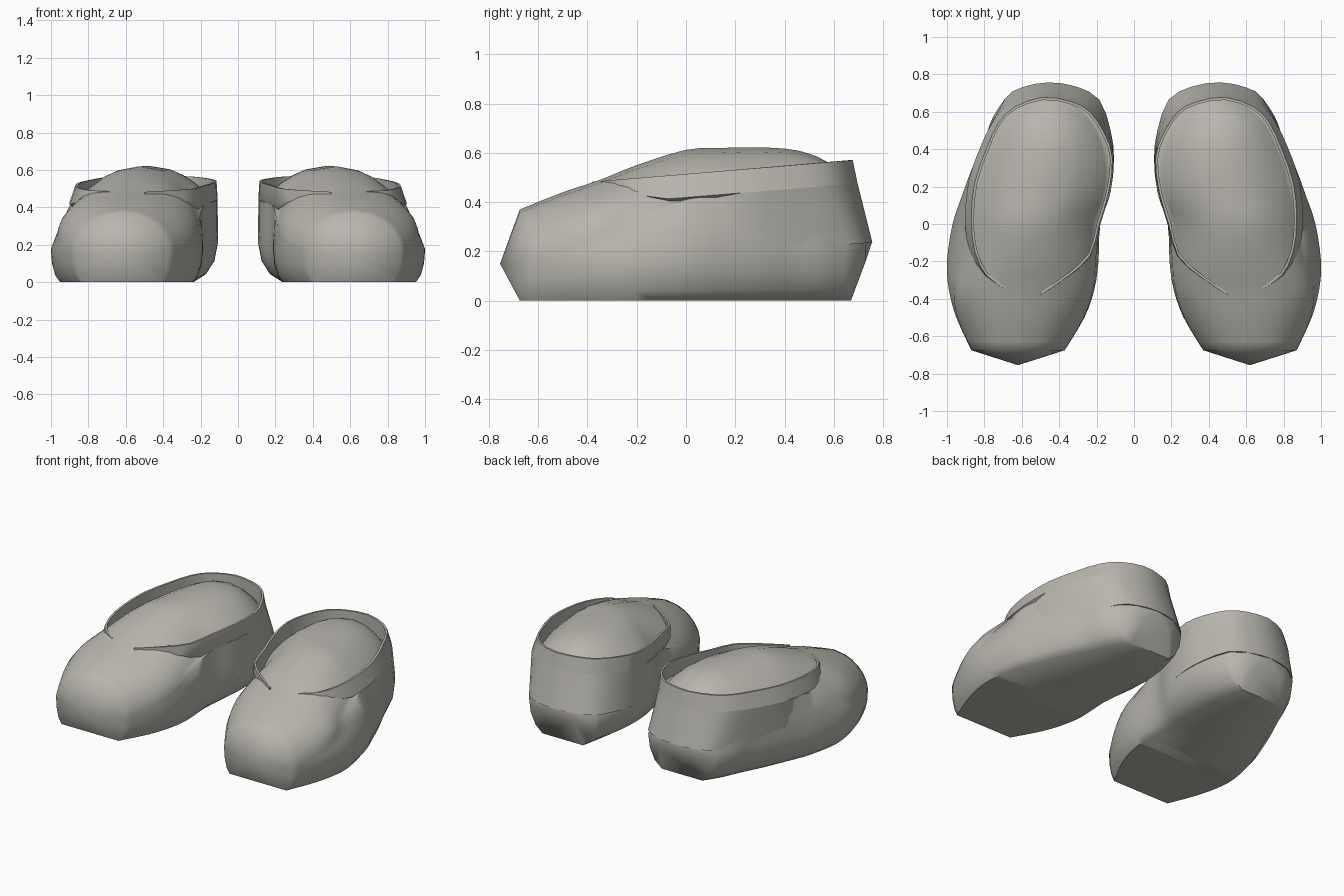
import bpy, bmesh, math

cube = bpy.data.objects.get("Cube")
if cube:
    bpy.data.objects.remove(cube)

grey = bpy.data.materials.new("warm_grey")
grey.use_nodes = True
colour = (0.48, 0.465, 0.42, 1)
grey.diffuse_color = colour
grey.node_tree.nodes["Principled BSDF"].inputs["Base Color"].default_value = colour


def smooth_rows(rows, steps):
    """Catmull-Rom interpolation between rows of numbers."""
    out = []
    last = len(rows) - 1
    for i in range(last):
        a, b, c, d = rows[max(i - 1, 0)], rows[i], rows[i + 1], rows[min(i + 2, last)]
        for k in range(steps):
            t = k / steps
            out.append([q + t / 2 * (r - p + t * (2*p - 5*q + 4*r - s + t * (3*q - p - 3*r + s)))
                        for p, q, r, s in zip(a, b, c, d)])
    return out + [list(rows[-1])]


def make_object(name, rings, side, angle, caps=None):
    """Skin closed rings; caps are end points closed with fans."""
    bm = bmesh.new()
    loops = [[bm.verts.new((x * side, y, z)) for x, y, z in ring] for ring in rings]
    n = len(loops[0])
    for a, b in zip(loops, loops[1:]):
        for i in range(n):
            j = (i + 1) % n
            bm.faces.new((a[i], a[j], b[j], b[i]))
    if caps:
        for loop, (x, y, z) in zip((loops[0], loops[-1]), caps):
            tip = bm.verts.new((x * side, y, z))
            for i in range(n):
                bm.faces.new((loop[i], loop[(i + 1) % n], tip))
    else:
        bm.faces.new(loops[0])
        bm.faces.new(loops[-1])
    bmesh.ops.recalc_face_normals(bm, faces=bm.faces)
    mesh = bpy.data.meshes.new(name)
    bm.to_mesh(mesh)
    bm.free()
    mesh.materials.append(grey)
    obj = bpy.data.objects.new(name, mesh)
    bpy.context.collection.objects.link(obj)
    bpy.ops.object.select_all(action='DESELECT')
    obj.select_set(True)
    bpy.context.view_layer.objects.active = obj
    bpy.ops.object.shade_smooth_by_angle(angle=math.radians(angle))


# Body stations: y, inner x, outer x, shoulder inner x, shoulder outer x,
# shoulder z, top z, inner sole inset, outer sole inset, dome inset
STATIONS = [
    (-.675, .37, .87, .37, .87, .17, .37, .04, .04, 0),
    (-.50, .265, .95, .267, .945, .21, .44, .05, .05, 0),
    (-.35, .212, .99, .218, .965, .26, .49, .05, .05, 0),
    (-.20, .19, 1.0, .205, .93, .34, .55, .05, .05, .008),
    (.00, .18, .97, .185, .90, .41, .612, .07, .06, .02),
    (.15, .13, .92, .13, .875, .43, .62, .11, .07, .02),
    (.30, .11, .865, .115, .835, .44, .622, .13, .08, .02),
    (.45, .12, .80, .15, .775, .45, .61, .13, .09, .02),
    (.57, .15, .755, .22, .70, .455, .565, .12, .10, .02),
    (.67, .19, .69, .33, .55, .46, .475, .10, .10, .02),
]


def body_ring(s):
    y, xl, xr, sl, sr, zs, top, inset_l, inset_r, dome = s
    wide = .16 + .05 * (y + .67) / 1.34
    mid = (sl + sr) / 2
    start = .3
    ring = []
    # each half: sole edge, rounded side, shoulder, domed top
    for x, shoulder, cut, way in ((xl, sl, inset_l, 1), (xr, sr, inset_r, -1)):
        half = []
        for k in range(4):
            a = start + k / 3 * (math.pi / 2 - start)
            half.append((x + way * cut * (1 - math.sin(a)) / (1 - math.sin(start)), y,
                         wide * (1 - math.cos(a) / math.cos(start))))
        half.append((x * .55 + shoulder * .45, y, (wide + zs) / 2))
        half.append((shoulder, y, zs))
        edge = shoulder + way * dome
        for k in range(1, 13, 2):
            a = k / 14 * math.pi / 2
            half.append((mid + (edge - mid) * math.cos(a), y,
                         zs + (top - zs) * math.sin(a) ** (1.05 + dome * 42)))
        ring += half if way == 1 else [(mid, y, top)] + half[::-1]
    return ring


# Opening outline of the collar, from the inner front tip round the heel
RIM = [(.50, -.38), (.36, -.285), (.235, -.17), (.185, 0), (.135, .17), (.115, .35),
       (.155, .48), (.235, .60), (.34, .655), (.49, .677), (.64, .625), (.725, .54),
       (.79, .40), (.852, .22), (.87, .02), (.85, -.15), (.79, -.275), (.69, -.345)]

# Lower edge of the heel wall, matching the rim points behind the instep
HEEL = [(.18, 0), (.125, .17), (.107, .35), (.125, .50), (.185, .665), (.31, .735),
        (.46, .757), (.60, .73), (.69, .67), (.785, .48), (.885, .22), (.955, .02)]


def inward(x, y, amount):
    dx, dy = .49 - x, .15 - y
    length = math.hypot(dx, dy)
    return x + dx / length * amount, y + dy / length * amount


def collar_rings():
    rings = []
    points = smooth_rows(RIM, 2)
    for i, (x, y) in enumerate(points):
        z = .485 + .083 * (y + .35)
        grow = min(1, i / 5, (len(points) - 1 - i) / 5)
        drop = .012 + .083 * grow
        out_x = (.033 * min(1, (x - .5) / .3) if x > .5 else -.006) * grow
        out_y = .02 * max(0, y) / .68
        ix, iy = inward(x, y, .014)
        rings.append([(x + out_x, y + out_y, z - drop), (x, y, z),
                      (ix, iy, z), (ix, iy, z - drop - .03 * grow)])
    return rings


def wall_rings(collar):
    rings = []
    rows = smooth_rows(HEEL, 2)
    # the wall hangs from the collar's lower edge and its front ends sink into the body
    for i, (ring, (x, y)) in enumerate(zip(collar[6:29], rows)):
        sink = .035 * max(0, 1 - min(i, len(rows) - 1 - i) / 2)
        tx, ty = inward(ring[0][0], ring[0][1], sink)
        x, y = inward(x, y, sink)
        top, z = ring[0][2], .18 + .073 * y
        rings.append([(tx, ty, top), ((x + tx) / 2, (y + ty) / 2, (z + top) / 2), (x, y, z),
                      (*inward(x, y, .02), z), (*inward(tx, ty, .02), top)])
    return rings


for label, side in (("left", 1), ("right", -1)):
    body = [body_ring(s) for s in smooth_rows(STATIONS, 3)]
    # rounded heel behind the last station
    body.append([(.45 + (x - .45) * .62, .728, .235 + (z - .235) * .34) for x, y, z in body[-1]])
    make_object(label + "_shoe_body", body, side, 55, ((.62, -.755, .15), (.45, .755, .235)))
    collar = collar_rings()
    make_object(label + "_shoe_collar", collar, side, 38)
    make_object(label + "_shoe_heel_wall", wall_rings(collar), side, 38)
